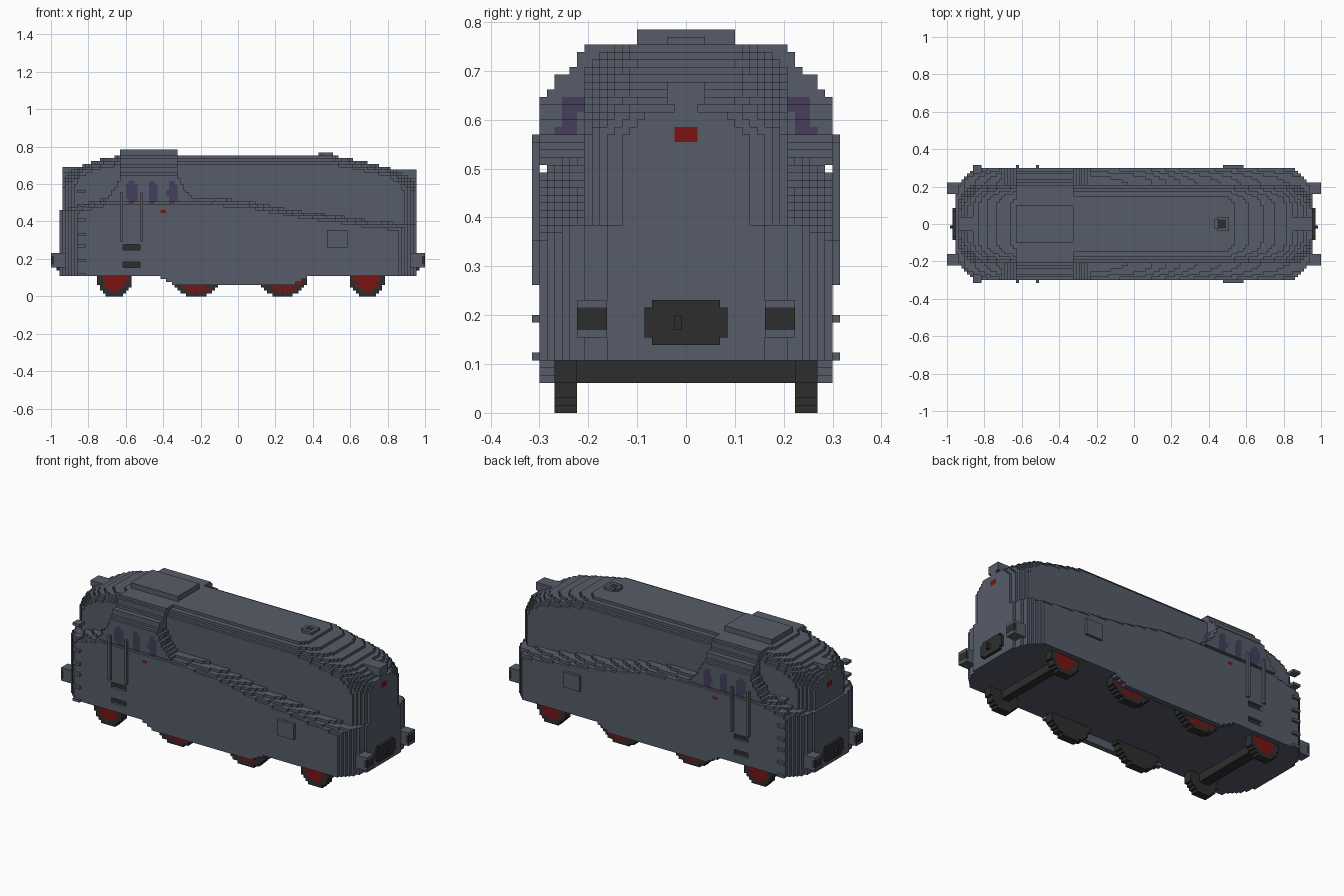
import bpy
import math

if "Cube" in bpy.data.objects:
    bpy.data.objects.remove(bpy.data.objects["Cube"])

S = 2 / 130  # block size
COLOURS = {
    "slate_grey": (0.092, 0.107, 0.140),
    "charcoal": (0.027, 0.027, 0.027),
    "dark_red": (0.200, 0.006, 0.006),
    "window_violet": (0.058, 0.049, 0.105),
}
MATS = {}
for label, rgb in COLOURS.items():
    m = bpy.data.materials.new(label)
    m.use_nodes = True
    m.diffuse_color = (*rgb, 1)
    m.node_tree.nodes["Principled BSDF"].inputs["Base Color"].default_value = (*rgb, 1)
    MATS[label] = m


def centre(c):
    return -1 + (c[0] + 0.5) * S, c[1] * S, (c[2] + 0.5) * S


def cells_in(x0, x1, y0, y1, z0, z1, rule=lambda x, y, z: True):
    """Grid cells whose centre lies in the box and satisfies the rule."""
    found = set()
    for i in range(130):
        for j in range(-20, 21):
            for k in range(51):
                x, y, z = centre((i, j, k))
                if x0 < x < x1 and y0 < y < y1 and z0 < z < z1 and rule(x, y, z):
                    found.add((i, j, k))
    return found


def box(x, y, z):
    """Cells of a plain block; each argument is a (low, high) pair."""
    ii = range(round((x[0] + 1) / S), max(round((x[1] + 1) / S), round((x[0] + 1) / S) + 1))
    jj = range(round(y[0] / S + 0.5), max(round(y[1] / S + 0.5), round(y[0] / S + 0.5) + 1))
    kk = range(round(z[0] / S), max(round(z[1] / S), round(z[0] / S) + 1))
    return {(i, j, k) for i in ii for j in jj for k in kk}


def mirror_y(cells):
    return cells | {(i, -j, k) for i, j, k in cells}


def mirror_x(cells):
    return cells | {(129 - i, j, k) for i, j, k in cells}


def build(name, cells, paint):
    """Skin the cells with quads, joining equal neighbours into strips."""
    if isinstance(paint, str):
        label = paint
        paint = lambda x, y, z, n: label
    verts, faces, labels = [], [], []
    for axis in range(3):
        u = 1 if axis == 0 else 0
        v = 3 - axis - u
        order = sorted(cells, key=lambda c: (c[axis], c[v], c[u]))
        for sign in (-1, 1):
            n = [0, 0, 0]
            n[axis] = sign
            strips = []
            for c in order:
                if (c[0] + n[0], c[1] + n[1], c[2] + n[2]) in cells:
                    continue
                p = paint(*centre(c), n)
                last = strips[-1] if strips else None
                if last and last[2] == p and last[0][axis] == c[axis] \
                        and last[0][v] == c[v] and last[1] == c[u]:
                    last[1] += 1
                else:
                    strips.append([c, c[u] + 1, p])
            for c, end, p in strips:
                quad = []
                for a, b in ((c[u], c[v]), (end, c[v]), (end, c[v] + 1), (c[u], c[v] + 1)):
                    q = [0, 0, 0]
                    q[axis], q[u], q[v] = c[axis] + (sign > 0), a, b
                    quad.append((q[0] * S - 1, (q[1] - 0.5) * S, q[2] * S))
                if (sign > 0) != (axis != 1):
                    quad.reverse()
                faces.append(range(len(verts), len(verts) + 4))
                verts += quad
                labels.append(p)
    mesh = bpy.data.meshes.new(name)
    mesh.from_pydata(verts, [], faces)
    used = sorted(set(labels))
    for label in used:
        mesh.materials.append(MATS[label])
    for poly, label in zip(mesh.polygons, labels):
        poly.material_index = used.index(label)
    ob = bpy.data.objects.new(name, mesh)
    bpy.context.collection.objects.link(ob)
    return ob


def lerp(points, t):
    for (a, p), (b, q) in zip(points, points[1:]):
        if t <= b:
            return p + (q - p) * max(0, t - a) / (b - a)
    return points[-1][1]


def rounded(d, length):
    """0 to 1 quarter curve used for the rounded ends."""
    return math.sqrt(max(0, 1 - (1 - min(d / length, 1)) ** 2))


SHOULDER = [(-.95, .46), (-.85, .485), (-.68, .53), (-.25, .53), (.05, .51),
            (.3, .46), (.7, .405), (.95, .38)]
ROOF = [(-.95, .61), (-.9, .66), (-.86, .685), (-.78, .72), (-.7, .74), (-.62, .755),
        (.5, .755), (.62, .73), (.8, .69), (.9, .64), (.95, .61)]
CAB = [(.62, .305), (.65, .29), (.68, .268), (.70, .245), (.725, .22), (.755, .198)]
SLOTS = ((.24, .275), (.15, .185))


def in_slot(x, z):
    return -.61 < x < -.53 and any(a < z < b for a, b in SLOTS)


def body_rule(x, y, z):
    a = abs(y)
    if a > .29 and in_slot(x, z):
        return False
    # lower skirt with rounded shoulder
    top = lerp(SHOULDER, x) - .04 * max(0, (a - .21) / .09) ** 2
    if z < top and a < .09 + .215 * rounded(.955 - abs(x), .14):
        return True
    # upper casing with domed ends
    d = (.955 if x > 0 else .94) - abs(x)
    roof = lerp(ROOF, x)
    if d > 0 and z < roof:
        arc = math.sqrt(max(0, 1 - max(0, (z - roof + .09) / .09) ** 2))
        if a < (.09 + .125 * rounded(d, .13)) * (.43 + .57 * arc):
            return True
    # cab, flaring out into the shoulder
    flare = .06 * (max(0, .67 - z) / .13) ** 2
    if z > .5 and -.63 - flare < x < -.32 + flare:
        if a < (lerp(CAB, z) if z < .755 else .095):
            return True
    # lamp ridges on both ends
    high = .67 if x > .8 else .695 if x < -.8 else 0
    return d > 0 and .61 < z < high and a < (.032 if z > high - .035 else .017)


def body_paint(x, y, z, n):
    a = abs(y)
    if n[1] and a > .27:
        if in_slot(x, z):
            return "charcoal"
        for wx in (-.567, -.457, -.35):
            if abs((x - wx) / .027) ** 4 + abs((z - .555) / .056) ** 4 < 1:
                return "window_violet"
        if abs(x + .4) + abs(z - .453) < .02:
            return "dark_red"
    if n[0]:
        if abs(x) > .9 and a < .016 and .553 < z < .585:
            return "dark_red"
        if -.72 < x < -.22 and abs(a - .237 + (z - .607) * .25) < .02 and .565 < z < .65:
            return "window_violet"
    return "slate_grey"


build("streamlined_body", cells_in(-.956, .956, -.31, .31, .107, .78, body_rule), body_paint)

# Lower side valances between the end wheels
build("side_valance", cells_in(-.42, .37, -.295, .295, .06, .108,
      lambda x, y, z: abs(y) > .265 and abs(x + .02) < .31 + 2.2 * (z - .06)), "slate_grey")


# Spoked wheels and axles
def make_wheel(name, wx, r):
    def paint(x, y, z, n):
        dx, dz = x - wx, z - r
        d = math.hypot(dx, dz)
        if n[1] * y > 0 and d < r - .02:
            if d < r * .5 or math.cos(10 * math.atan2(dz, dx)) > -.6:
                return "dark_red"
        return "charcoal"
    disc = cells_in(wx - r, wx + r, -.275, .275, 0, 2 * r, lambda x, y, z:
                    abs(y) > .225 and math.hypot(x - wx, z - r) < r + .002)
    build(name, disc, paint)


for n, (wx, r) in enumerate(((-.66, .09), (-.22, .14), (.24, .14), (.69, .09))):
    make_wheel(f"wheel_pair_{n + 1}", wx, r)
    if r < .1:
        build(f"axle_{n + 1}", box((wx - .025, wx + .025), (-.23, .23), (.062, .108)), "charcoal")

# Buffers with dark end plates
shaft = box((.9, 1), (.165, .227), (.155, .225))
build("buffers", mirror_x(mirror_y(shaft)), lambda x, y, z, n:
      "charcoal" if abs(x) > .985 and .168 < z < .214 else "slate_grey")

# Couplers
plate = box((.93, .962), (-.07, .07), (.138, .23)) | box((.93, .962), (-.085, .085), (.154, .215))
hook = box((.95, .977), (-.03, 0), (.165, .2))
build("couplers", mirror_x(plate | hook), "charcoal")

# Chimney with dark opening
build("chimney", cells_in(.43, .515, -.042, .042, .74, .77,
      lambda x, y, z: math.hypot(x - .472, y) < .042),
      lambda x, y, z, n: "charcoal" if n[2] > 0 and math.hypot(x - .472, y) < .028 else "slate_grey")

# Side hatches, door rails and corner rungs
build("side_hatches", mirror_y(box((.47, .59), (.3, .315), (.26, .35))), "slate_grey")
for name, rx in (("rear_door_rails", -.63), ("front_door_rails", -.52)):
    build(name, mirror_y(box((rx, rx + S), (.3, .315), (.30, .56))), "slate_grey")
rungs = set()
for n in range(7):
    z = .11 + .073 * n
    rungs |= box((-.86, -.82), (.27, .315), (z, z + S))
rungs |= box((.81, .85), (.27, .3), (.11, .11 + S))
build("corner_rungs", mirror_y(rungs), "slate_grey")
